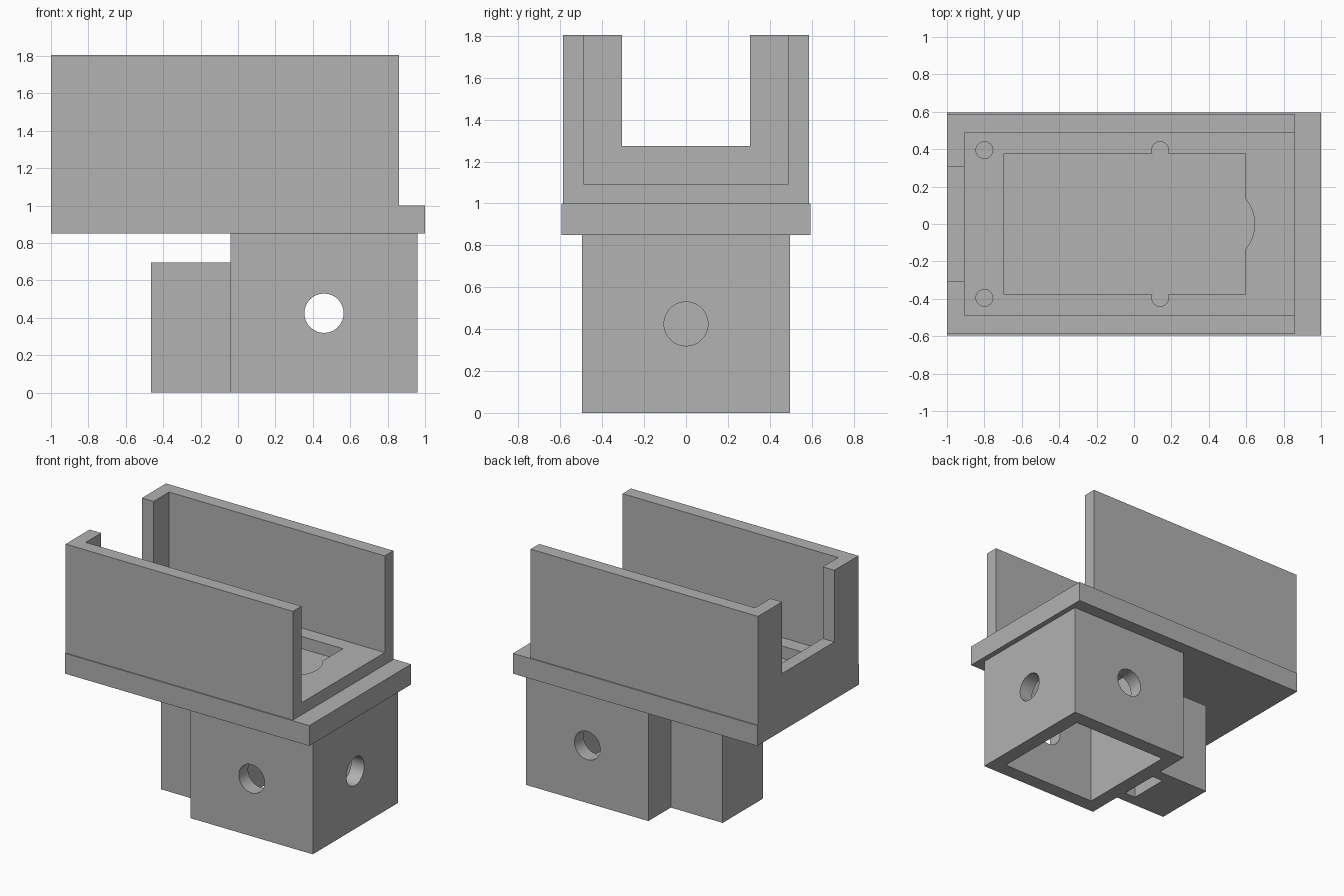
import bpy
import math
from mathutils import Vector

if "Cube" in bpy.data.objects:
    bpy.data.objects.remove(bpy.data.objects["Cube"], do_unlink=True)

grey = bpy.data.materials.new("plain_grey")
grey.use_nodes = True
colour = (0.445, 0.445, 0.445, 1)
grey.diffuse_color = colour
grey.node_tree.nodes["Principled BSDF"].inputs["Base Color"].default_value = colour


def box(name, low, high):
    """Box spanning two opposite corners."""
    low, high = Vector(low), Vector(high)
    bpy.ops.mesh.primitive_cube_add(size=1, location=(low + high) / 2)
    ob = bpy.context.object
    ob.name = name
    ob.scale = high - low
    bpy.ops.object.transform_apply(location=True, rotation=True, scale=True)
    ob.data.materials.append(grey)
    return ob


def rod(name, start, end, radius):
    """Cylinder running from one point to another."""
    start, end = Vector(start), Vector(end)
    axis = end - start
    bpy.ops.mesh.primitive_cylinder_add(
        vertices=48, radius=radius, depth=axis.length, location=(start + end) / 2,
        rotation=axis.to_track_quat("Z", "Y").to_euler())
    ob = bpy.context.object
    ob.name = name
    bpy.ops.object.transform_apply(location=True, rotation=True, scale=True)
    ob.data.materials.append(grey)
    return ob


def combine(target, tool, operation="DIFFERENCE"):
    """Apply a boolean and discard the tool."""
    tool.hide_render = True
    mod = target.modifiers.new("shape", "BOOLEAN")
    mod.operation = operation
    mod.solver = "EXACT"
    mod.object = tool
    bpy.ops.object.select_all(action="DESELECT")
    target.select_set(True)
    bpy.context.view_layer.objects.active = target
    bpy.ops.object.modifier_apply(modifier=mod.name)
    bpy.data.objects.remove(tool, do_unlink=True)


# Mounting plate
plate = box("mounting_plate", (-1, -0.595, 0.85), (1, 0.595, 1))

# Cradle: open top and open right end, notched end wall
cradle = box("cradle", (-1, -0.587, 1), (0.86, 0.587, 1.805))
combine(cradle, box("cavity", (-0.905, -0.487, 1.09), (1.2, 0.487, 2)))
combine(cradle, box("end_notch", (-1.2, -0.306, 1.275), (-0.8, 0.306, 2)))

# Floor recess with a rounded finger bulge and four screw holes
combine(cradle, box("recess", (-0.695, -0.377, 0.9), (0.595, 0.377, 1.2)))
combine(cradle, rod("bulge", (0.435, 0, 0.9), (0.435, 0, 1.2), 0.21))
for x in (-0.8, 0.14):
    for y in (-0.395, 0.395):
        combine(cradle, rod("screw_hole", (x, y, 0.9), (x, y, 1.2), 0.045))

# Square socket below, joined to the narrow nut housing
socket = box("socket", (-0.04, -0.497, 0), (0.96, 0.497, 0.85))
combine(socket, box("nut_housing", (-0.465, -0.235, 0), (0.02, 0.235, 0.695)), "UNION")
combine(socket, box("socket_cavity", (0.068, -0.389, -0.1), (0.852, 0.389, 0.95)))
combine(socket, box("nut_slot", (-0.135, -0.15, -0.1), (-0.045, 0.15, 0.58)))

# Cross bolt holes
combine(socket, rod("side_hole", (0.46, -0.7, 0.425), (0.46, 0.7, 0.425), 0.105))
combine(socket, rod("end_hole", (-0.09, 0, 0.425), (1.2, 0, 0.425), 0.105))

for ob in (plate, cradle, socket):
    bpy.ops.object.select_all(action="DESELECT")
    ob.select_set(True)
    bpy.context.view_layer.objects.active = ob
    bpy.ops.object.shade_smooth_by_angle(angle=math.radians(30))
